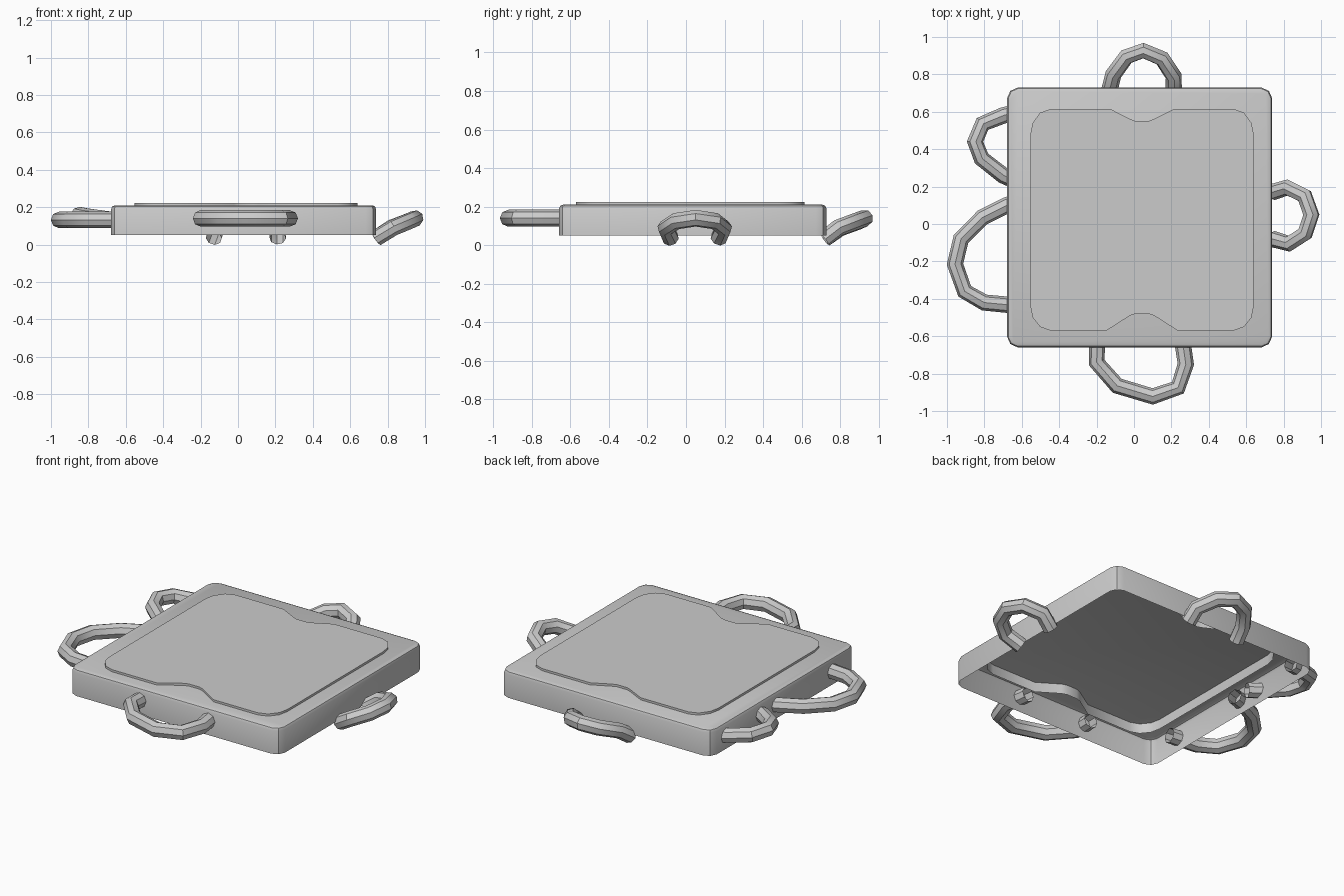
import bpy, bmesh
from mathutils import Vector

if "Cube" in bpy.data.objects:
    bpy.data.objects.remove(bpy.data.objects["Cube"])


def finish(obj, angle=0.6):
    bpy.ops.object.select_all(action='DESELECT')
    obj.select_set(True)
    bpy.context.view_layer.objects.active = obj
    bpy.ops.object.shade_smooth_by_angle(angle=angle)


def open_box(name, outline, z0, z1, chamfer=0.0):
    """Extruded outline with a lid and no floor, optional chamfer on the lid edge."""
    bm = bmesh.new()
    low = [bm.verts.new((x, y, z0)) for x, y in outline]
    high = [bm.verts.new((x, y, z1)) for x, y in outline]
    n = len(outline)
    for i in range(n):
        j = (i + 1) % n
        bm.faces.new((low[i], low[j], high[j], high[i]))
    lid = bm.faces.new(high)
    if chamfer:
        bmesh.ops.bevel(bm, geom=list(lid.edges), offset=chamfer, segments=2,
                        profile=0.5, affect='EDGES')
    mesh = bpy.data.meshes.new(name)
    bm.to_mesh(mesh)
    bm.free()
    obj = bpy.data.objects.new(name, mesh)
    bpy.context.collection.objects.link(obj)
    finish(obj)


def handle(name, points, radius=0.044):
    """Eight-sided bent tube along a short path."""
    curve = bpy.data.curves.new(name, 'CURVE')
    curve.dimensions = '3D'
    curve.bevel_depth = radius
    curve.bevel_resolution = 2
    spline = curve.splines.new('POLY')
    spline.points.add(len(points) - 1)
    for p, co in zip(spline.points, points):
        p.co = (*co, 1)
    obj = bpy.data.objects.new(name, curve)
    bpy.context.collection.objects.link(obj)
    bpy.ops.object.select_all(action='DESELECT')
    obj.select_set(True)
    bpy.context.view_layer.objects.active = obj
    bpy.ops.object.convert(target='MESH')
    finish(bpy.context.object, 0.7)


# slab: hollow tray with rounded corners
cx, cy, hx, hy = 0.03, 0.035, 0.708, 0.694
corner = [(0, 0.055), (0.017, 0.017), (0.055, 0)]
quarter = [(hx - a, hy - b) for a, b in corner]
slab = (quarter + [(-x, y) for x, y in reversed(quarter)]
        + [(-x, -y) for x, y in quarter] + [(x, -y) for x, y in reversed(quarter)])
open_box("slab", [(cx + x, cy + y) for x, y in slab], 0.05, 0.21, 0.02)

# raised panel: notched front and back, symmetric about its middle
px = 0.043
right = [(0.035, -0.48), (0.065, -0.49), (0.19, -0.57), (0.49, -0.57), (0.545, -0.55),
         (0.585, -0.50), (0.597, -0.44), (0.597, 0.48), (0.585, 0.54), (0.545, 0.595),
         (0.49, 0.615), (0.17, 0.615), (0.065, 0.562), (0.035, 0.55)]
panel = [(px + x, y) for x, y in right] + [(px - x, y) for x, y in reversed(right)]
open_box("raised_panel", panel, 0.15, 0.223)

# level handles on the front and left, passing through the wall
handle("front_handle", [(x, y, 0.14) for x, y in [
    (-0.195, -0.60), (-0.20, -0.74), (-0.09, -0.865), (0.10, -0.922),
    (0.235, -0.875), (0.277, -0.75), (0.255, -0.60)]])
handle("left_front_handle", [(x, y, 0.132) for x, y in [
    (-0.62, 0.12), (-0.68, 0.10), (-0.81, 0.035), (-0.925, -0.08),
    (-0.957, -0.215), (-0.905, -0.36), (-0.80, -0.42), (-0.62, -0.437)]])
handle("left_back_handle", [
    (-0.62, 0.60, 0.125), (-0.70, 0.58, 0.135), (-0.81, 0.535, 0.15), (-0.85, 0.44, 0.158),
    (-0.815, 0.35, 0.15), (-0.70, 0.26, 0.135), (-0.62, 0.225, 0.125)])

# tilted handles on the back and right, rising from the lower edge
handle("back_handle", [
    (-0.13, 0.72, 0.035), (-0.11, 0.80, 0.09), (-0.04, 0.895, 0.125), (0.05, 0.927, 0.14),
    (0.15, 0.885, 0.125), (0.212, 0.79, 0.09), (0.212, 0.72, 0.035)])
handle("right_handle", [
    (0.74, 0.17, 0.035), (0.82, 0.195, 0.09), (0.912, 0.15, 0.125), (0.948, 0.05, 0.14),
    (0.915, -0.05, 0.125), (0.83, -0.105, 0.09), (0.74, -0.08, 0.035)])
